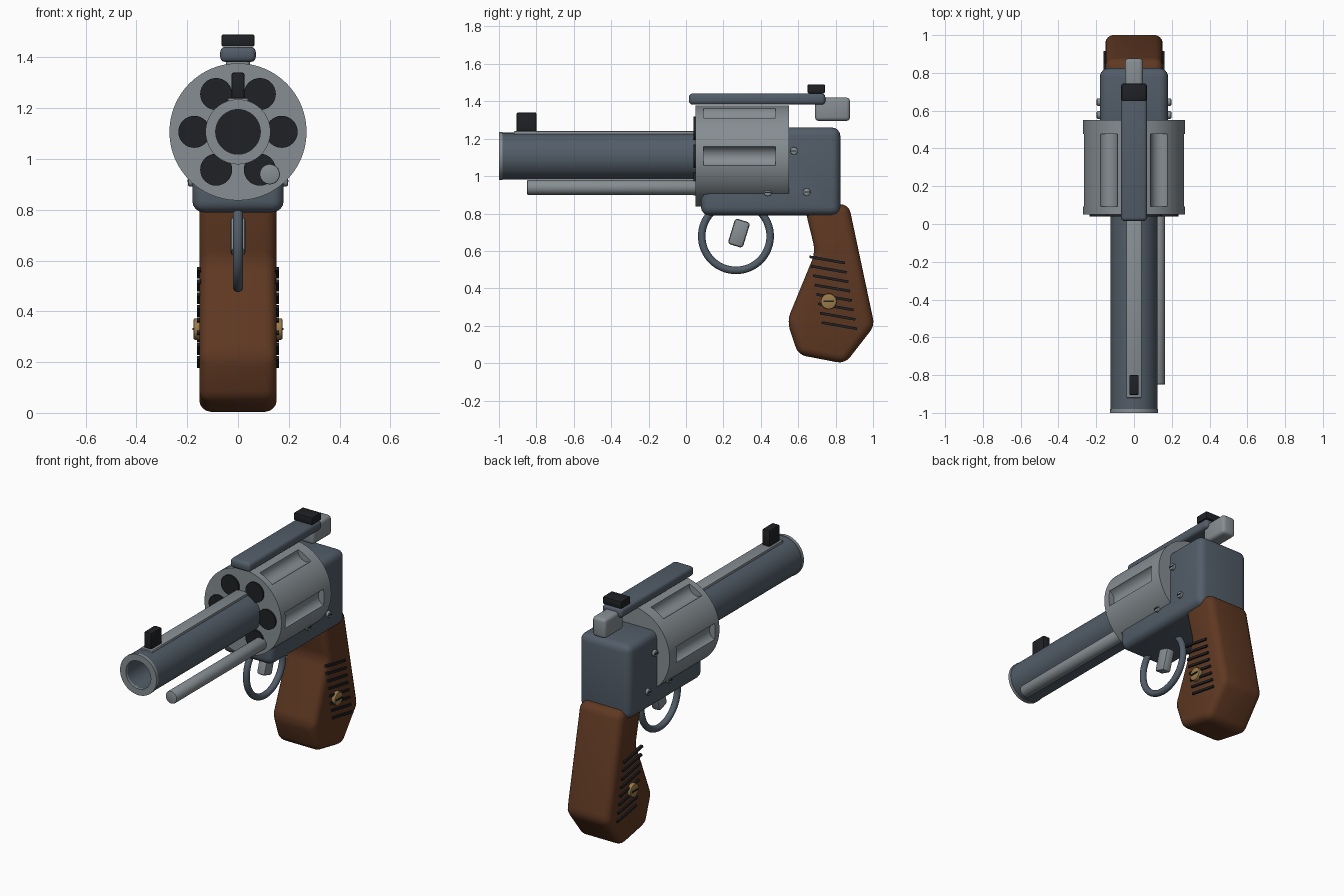
import bpy, bmesh, math
from mathutils import Matrix, Vector

if "Cube" in bpy.data.objects:
    bpy.data.objects.remove(bpy.data.objects["Cube"])

AX = 1.107  # height of the barrel and cylinder axis


def mat(name, r, g, b):
    m = bpy.data.materials.new(name)
    m.diffuse_color = (r, g, b, 1)
    m.use_nodes = True
    m.node_tree.nodes["Principled BSDF"].inputs["Base Color"].default_value = m.diffuse_color
    return m


BLUED = mat("blued_steel", .085, .11, .14)
STEEL = mat("light_steel", .24, .27, .29)
DARK = mat("black", .014, .015, .018)
WOOD = mat("walnut", .115, .04, .016)
BRASS = mat("brass", .33, .20, .07)


def finish(name, bm, material, bevel=0, segs=3):
    bmesh.ops.recalc_face_normals(bm, faces=bm.faces)
    me = bpy.data.meshes.new(name)
    bm.to_mesh(me)
    bm.free()
    ob = bpy.data.objects.new(name, me)
    bpy.context.collection.objects.link(ob)
    me.materials.append(material)
    bpy.ops.object.select_all(action='DESELECT')
    ob.select_set(True)
    bpy.context.view_layer.objects.active = ob
    if bevel:
        b = ob.modifiers.new("bevel", 'BEVEL')
        b.width, b.segments, b.limit_method = bevel, segs, 'ANGLE'
        bpy.ops.object.modifier_apply(modifier="bevel")
    bpy.ops.object.shade_smooth_by_angle(angle=math.radians(35))
    return ob


def box(name, x, y, z, material, bevel=0, tilt=0, segs=2):
    """Box from (min, max) ranges, tilted about x."""
    c = Vector([(a + b) / 2 for a, b in (x, y, z)])
    s = [b - a for a, b in (x, y, z)]
    bm = bmesh.new()
    bmesh.ops.create_cube(bm, size=1, matrix=Matrix.Translation(c)
                          @ Matrix.Rotation(math.radians(tilt), 4, 'X') @ Matrix.Diagonal((*s, 1)))
    return finish(name, bm, material, bevel, segs)


def add_rod(bm, axis, centre, r, length, n=48):
    rot = Matrix.Rotation(math.pi / 2, 4, 'X' if axis == 'Y' else 'Y')
    bmesh.ops.create_cone(bm, cap_ends=True, segments=n, radius1=r, radius2=r, depth=length,
                          matrix=Matrix.Translation(centre) @ rot)


def rod(name, axis, centre, r, length, material, bevel=0, n=48):
    bm = bmesh.new()
    add_rod(bm, axis, centre, r, length, n)
    return finish(name, bm, material, bevel, 2)


def prism(name, profile, half, material, bevel):
    """Side profile (y, z) extruded across x."""
    bm = bmesh.new()
    f = bm.faces.new([bm.verts.new((-half, y, z)) for y, z in profile])
    g = bmesh.ops.extrude_face_region(bm, geom=[f])
    bmesh.ops.translate(bm, vec=(2 * half, 0, 0),
                        verts=[v for v in g['geom'] if isinstance(v, bmesh.types.BMVert)])
    return finish(name, bm, material, bevel, 4)


def revolve(name, profile, centre, axis, material, n=64):
    """Closed loop of (radius, along-axis) points spun around the x or y axis."""
    bm = bmesh.new()
    rings = []
    for i in range(n):
        a = 2 * math.pi * i / n
        c, s = math.cos(a), math.sin(a)
        rings.append([bm.verts.new(Vector(centre) + Vector((r * c, t, r * s) if axis == 'Y' else (t, r * c, r * s)))
                      for r, t in profile])
    m = len(profile)
    for i in range(n):
        p, q = rings[i], rings[(i + 1) % n]
        for j in range(m):
            k = (j + 1) % m
            bm.faces.new((p[j], p[k], q[k], q[j]))
    return finish(name, bm, material)


# barrel, muzzle ring, bore
revolve("barrel", [(.125, -.985), (.125, .06), (.088, .06), (.088, -.985)], (0, 0, AX), 'Y', BLUED)
revolve("muzzle_ring", [(.128, -1), (.128, -.98), (.088, -.98), (.088, -1)], (0, 0, AX), 'Y', STEEL)
rod("bore_end", 'Y', (0, -.25, AX), .089, .5, DARK)
box("barrel_rib", (-.04, .04), (-.92, .05), (1.2, 1.24), STEEL, .004)
box("front_sight", (-.025, .025), (-.905, -.80), (1.23, 1.34), DARK, .006)
rod("ejector_rod", 'Y', (.125, -.395, .94), .04, .91, STEEL, .006, 32)

# fluted cylinder
cyl = rod("cylinder", 'Y', (0, .3, AX), .27, .5, STEEL, n=96)
bm = bmesh.new()
around = [(math.cos(math.radians(60 * i)), math.sin(math.radians(60 * i))) for i in range(6)]
for c, s in around:
    add_rod(bm, 'Y', (.285 * c, .285, AX + .285 * s), .055, .385, 32)
cutter = finish("flute_cutter", bm, STEEL)
cutter.hide_render = True
bpy.context.view_layer.objects.active = cyl
mod = cyl.modifiers.new("flutes", 'BOOLEAN')
mod.operation, mod.solver, mod.object = 'DIFFERENCE', 'EXACT', cutter
bpy.ops.object.modifier_apply(modifier="flutes")
bpy.data.objects.remove(cutter)
bpy.ops.object.select_all(action='DESELECT')
cyl.select_set(True)
bpy.ops.object.shade_smooth_by_angle(angle=math.radians(35))
for i, (c, s) in enumerate(around):
    rod(f"chamber_{i + 1}", 'Y', (.172 * c, .05, AX + .172 * s), .063, .02, DARK, n=32)

# frame, top strap, rear sight, hammer
prism("frame", [(.08, .79), (.825, .79), (.825, 1.26), (.50, 1.26), (.50, .97), (.08, .97)], .18, BLUED, .045)
box("top_strap", (-.07, .07), (.015, .745), (1.382, 1.442), BLUED, .02, segs=3)
box("rear_sight", (-.065, .065), (.65, .743), (1.443, 1.49), DARK, .006)
box("hammer", (-.047, .047), (.69, .877), (1.295, 1.42), STEEL, .02, segs=3)

# trigger and guard
ring = [(.183 + .02 * math.cos(a), .02 * math.sin(a)) for a in [math.pi * k / 8 for k in range(16)]]
revolve("trigger_guard", ring, (0, .267, .679), 'X', BLUED)
box("trigger", (-.03, .03), (.241, .325), (.624, .766), STEEL, .015, tilt=-17)

# grip
prism("grip", [(.63, .85), (.87, .85), (1.008, .20), (.85, -.003), (.60, .045), (.54, .225), (.692, .595)],
      .152, WOOD, .045)

# side details on both faces
for side, s in (("right", 1), ("left", -1)):
    for i in range(8):
        y, z = .755 + .0093 * i, .552 - .0502 * i
        x = sorted((s * .145, s * .162))
        box(f"grip_groove_{side}_{i + 1}", x, (y - .096, y + .096), (z - .007, z + .007), DARK, tilt=-10)
    rod(f"grip_screw_{side}", 'X', (s * .16, .763, .33), .042, .03, BRASS, .005, 32)
    box(f"grip_screw_slot_{side}", sorted((s * .165, s * .18)), (.735, .791), (.326, .334), DARK)
    for i, (y, z) in enumerate([(.577, 1.135), (.645, .915), (.437, .912)]):
        rod(f"frame_screw_{side}_{i + 1}", 'X', (s * .183, y, z), .02, .026, STEEL, .004, 20)
        box(f"frame_screw_slot_{side}_{i + 1}", sorted((s * .19, s * .199)), (y - .015, y + .015),
            (z - .003, z + .003), DARK)
